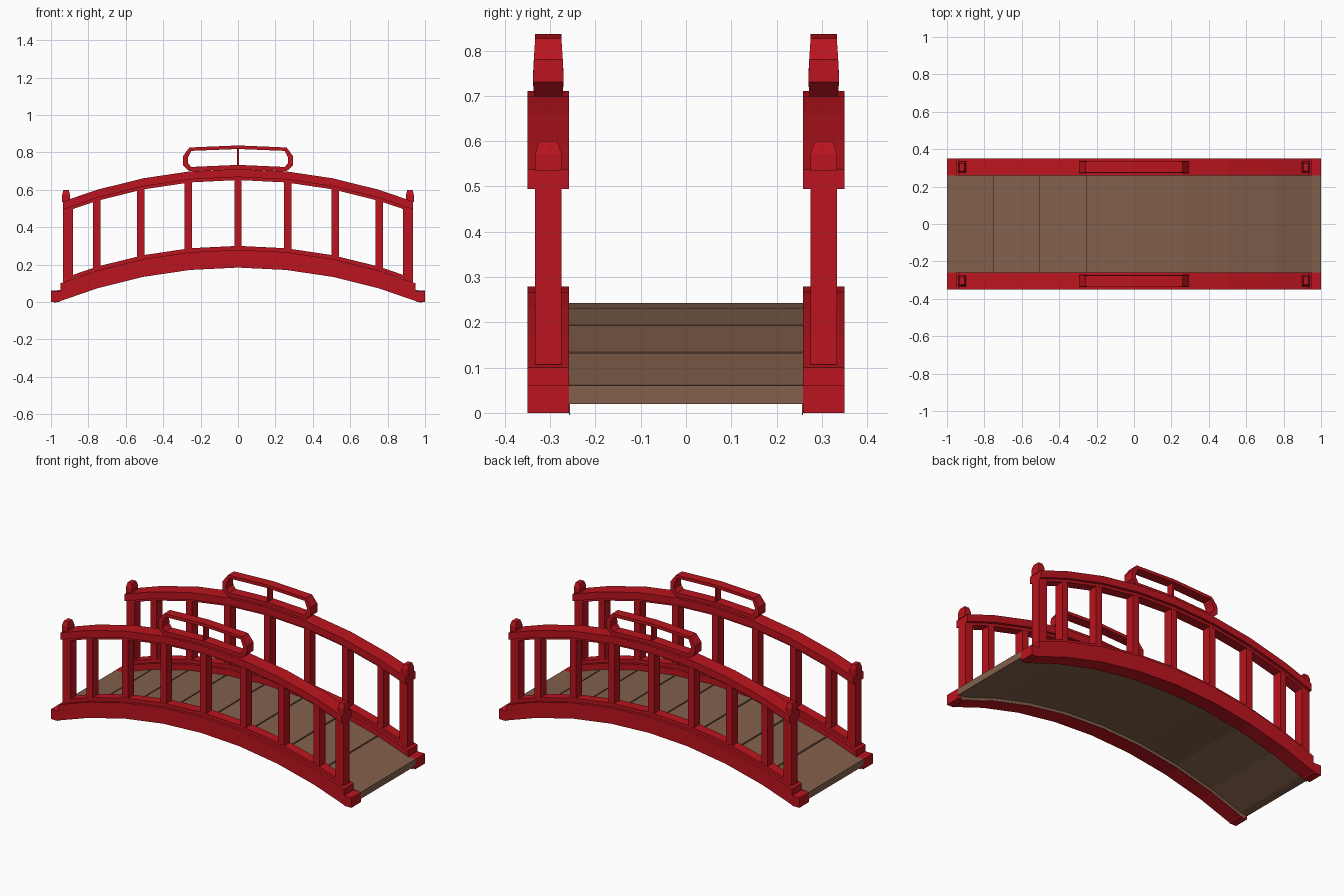
import bpy, bmesh, math

if "Cube" in bpy.data.objects:
    bpy.data.objects.remove(bpy.data.objects["Cube"])

R = 2.61      # radius of the bridge arc
YC = 0.304    # centre line of each side


def material(name, rgb):
    m = bpy.data.materials.new(name)
    m.diffuse_color = (*rgb, 1)
    m.use_nodes = True
    m.node_tree.nodes["Principled BSDF"].inputs["Base Color"].default_value = m.diffuse_color
    return m


RED = material("red_paint", (0.50, 0.007, 0.013))
BROWN = material("brown_wood", (0.225, 0.118, 0.072))


def finish(bm, name, mat):
    bmesh.ops.recalc_face_normals(bm, faces=bm.faces)
    me = bpy.data.meshes.new(name)
    bm.to_mesh(me)
    bm.free()
    me.materials.append(mat)
    ob = bpy.data.objects.new(name, me)
    bpy.context.collection.objects.link(ob)
    return ob


def prism(name, profile, y0, y1, mat=RED):
    """Extrude an xz profile along y."""
    bm = bmesh.new()
    a = [bm.verts.new((x, y0, z)) for x, z in profile]
    b = [bm.verts.new((x, y1, z)) for x, z in profile]
    n = len(a)
    bm.faces.new(a)
    bm.faces.new(b[::-1])
    for i in range(n):
        j = (i + 1) % n
        bm.faces.new((a[i], b[i], b[j], a[j]))
    return finish(bm, name, mat)


def block(name, x, y, z0, z1, hx, hy, tx=None, ty=None):
    """Box from z0 to z1, optionally tapered at the top."""
    bm = bmesh.new()
    bmesh.ops.create_cube(bm, size=2)
    for v in bm.verts:
        top = v.co.z > 0
        sx = tx if top and tx else hx
        sy = ty if top and ty else hy
        v.co = (x + v.co.x * sx, y + v.co.y * sy, z1 if top else z0)
    return finish(bm, name, RED)


def drop(x):
    return R - math.sqrt(R * R - x * x)


def arc(crown, end):
    """Eight-segment arch line from -end to end."""
    xs = [-end, -0.752, -0.508, -0.256, 0, 0.256, 0.508, 0.752, end]
    return [(x, crown - drop(x)) for x in xs]


def arch_bar(name, top, bottom, end, yc, hy):
    prism(name, arc(top, end) + arc(bottom, end)[::-1], yc - hy, yc + hy)


def handle(name, yc):
    """Closed loop above the rail: (outer x, z, inner x, z, half width)."""
    half = [(0, .837, 0, .818, .029), (.26, .826, .25, .808, .029),
            (.294, .78, .268, .772, .032), (.294, .73, .268, .743, .034),
            (.26, .699, .25, .722, .031), (0, .711, 0, .733, .031)]
    ring = half + [(-a, b, -c, d, w) for a, b, c, d, w in half[-2:0:-1]]
    bm = bmesh.new()
    secs = []
    for ox, oz, ix, iz, w in ring:
        secs.append([bm.verts.new(p) for p in (
            (ox, yc - w, oz), (ox, yc + w, oz), (ix, yc + w, iz), (ix, yc - w, iz))])
    for i, s in enumerate(secs):
        t = secs[(i + 1) % len(secs)]
        for k in range(4):
            m = (k + 1) % 4
            bm.faces.new((s[k], s[m], t[m], t[k]))
    finish(bm, name, RED)


for side, s in (("front", -1), ("back", 1)):
    yc = s * YC
    # arched side beam with flat feet
    beam = ([(-1, 0), (-1, .06), (-.95, .06)] + arc(.279, .95)
            + [(.95, .06), (1, .06), (1, 0), (.957, 0)]
            + arc(.184, .95)[::-1] + [(-.957, 0)])
    prism(side + "_beam", beam, yc - .046, yc + .046)
    # narrow curb, handrail and the strip beneath it
    arch_bar(side + "_curb", .30, .279, .93, yc, .029)
    arch_bar(side + "_handrail", .711, .668, .936, yc, .046)
    arch_bar(side + "_under_rail", .668, .652, .925, yc, .029)
    # balusters
    for i, x in enumerate((-.755, -.52, -.265, 0, .265, .52, .755)):
        d = drop(x)
        block(f"{side}_baluster_{i + 1}", x, yc, .29 - d, .66 - d, .02, .028)
    # end posts with tapered caps
    for end, e in (("left", -1), ("right", 1)):
        block(f"{side}_{end}_post", e * .909, yc, .107, .535, .027, .029)
        block(f"{side}_{end}_post_neck", e * .919, yc, .535, .572, .021, .029)
        block(f"{side}_{end}_post_cap", e * .919, yc, .572, .60, .021, .029, .014, .02)
    # raised handle and its middle strut
    handle(side + "_handle", yc)
    block(side + "_handle_strut", 0, yc, .725, .825, .005, .02)
    # wooden lining on the inner face of the beam, below the deck
    lining = arc(.22, .98) + arc(.186, .98)[::-1]
    prism(side + "_lining", lining, s * .2565, s * .2585, BROWN)

# deck: arched slab below, planks with narrow seams on top
upper = [(-1, .052)] + arc(.235, .95) + [(1, .052)]
lower = [(-1, .02)] + arc(.203, .95) + [(1, .02)]
prism("deck_base", upper + lower[::-1], -.2582, .2582, BROWN)
edge = [(-1, .06)] + arc(.243, .95) + [(1, .06)]
stops = [0, 2, 3, 4, 5, 6, 7, 8, 10]
for n, (i, j) in enumerate(zip(stops, stops[1:])):
    top = edge[i:j + 1]
    if j < 10:    # leave a seam before the next plank
        (xa, za), (xb, zb) = top[-2:]
        t = .008 / (xb - xa)
        top[-1] = (xb - .008, zb + (za - zb) * t)
    prism(f"plank_{n + 1}", top + [(x, z - .008) for x, z in top[::-1]],
          -.2582, .2582, BROWN)
